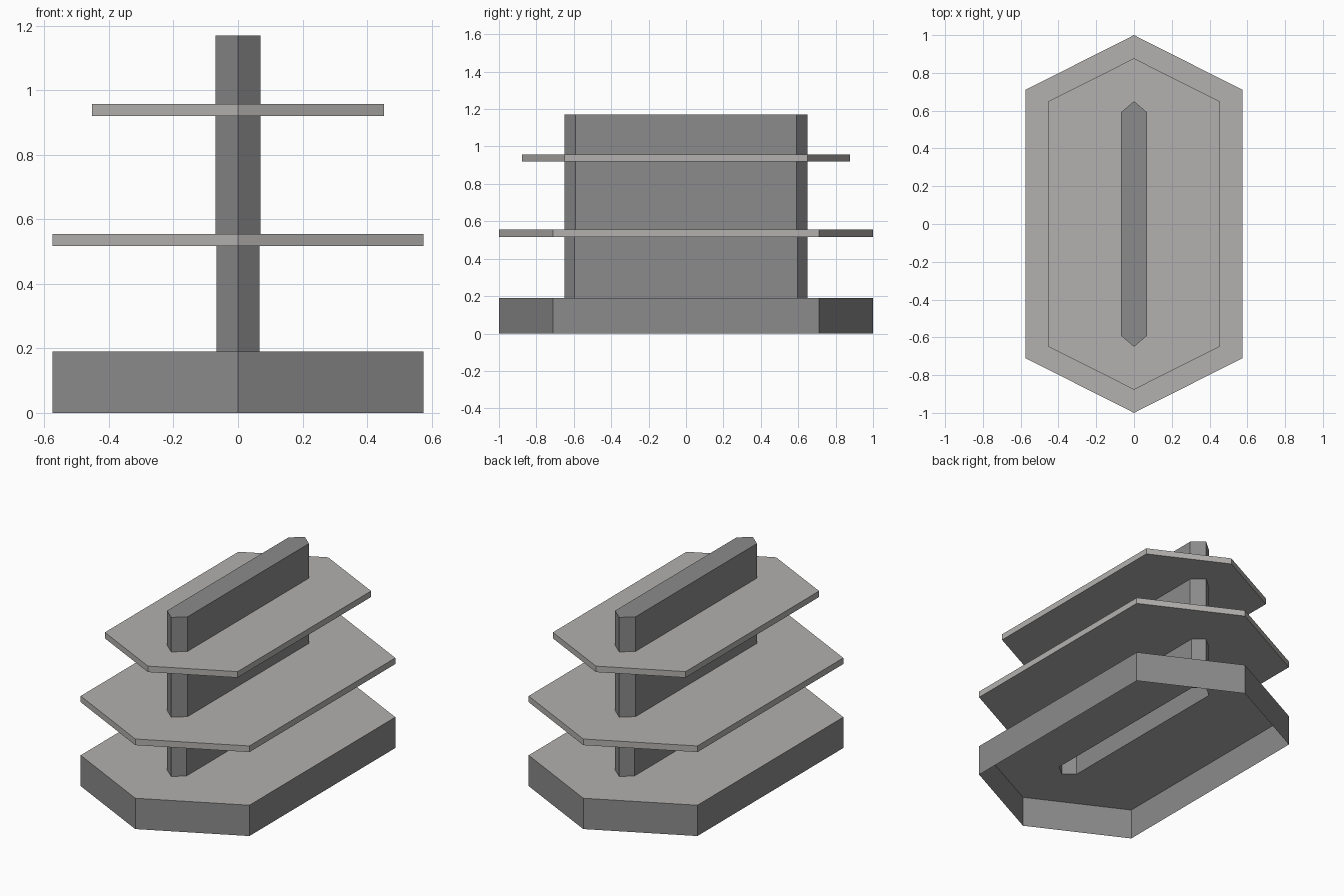
import bpy, bmesh

if "Cube" in bpy.data.objects:
    bpy.data.objects.remove(bpy.data.objects["Cube"])


def hexagon(half_width, shoulder, tip):
    return [(0, -tip), (half_width, -shoulder), (half_width, shoulder),
            (0, tip), (-half_width, shoulder), (-half_width, -shoulder)]


def grey(name, r, g, b):
    mat = bpy.data.materials.new(name)
    mat.diffuse_color = (r, g, b, 1)
    mat.use_nodes = True
    mat.node_tree.nodes["Principled BSDF"].inputs["Base Color"].default_value = mat.diffuse_color
    return mat


# Outlines shared by the base, shelves and central fin
wide = hexagon(0.575, 0.71, 1.0)
narrow = hexagon(0.452, 0.65, 0.877)
fin_low = hexagon(0.066, 0.595, 0.65)
fin_high = hexagon(0.07, 0.59, 0.65)

# One continuous skin, hollow and open underneath: outline and height
sections = [
    (wide, 0.0), (wide, 0.19),              # base
    (fin_low, 0.19), (fin_low, 0.517),      # lower fin
    (wide, 0.517), (wide, 0.555),           # lower shelf
    (fin_high, 0.555), (fin_high, 0.92),    # middle fin
    (narrow, 0.92), (narrow, 0.957),        # upper shelf
    (fin_high, 0.957), (fin_high, 1.17),    # upper fin
]
# Bands in dark grey: base wall and the three fin walls
dark_bands = {0, 2, 6, 10}

bm = bmesh.new()
rings = [[bm.verts.new((x, y, z)) for x, y in outline] for outline, z in sections]
for band, (a, b) in enumerate(zip(rings, rings[1:])):
    for i in range(6):
        j = (i + 1) % 6
        face = bm.faces.new((a[i], a[j], b[j], b[i]))
        face.material_index = 1 if band in dark_bands else 0
# Closed top of the fin
bm.faces.new(rings[-1]).material_index = 1

mesh = bpy.data.meshes.new("tiered_fin_tower")
bm.to_mesh(mesh)
bm.free()
mesh.materials.append(grey("shelf_grey", 0.45, 0.44, 0.43))
mesh.materials.append(grey("fin_grey", 0.26, 0.26, 0.26))
tower = bpy.data.objects.new("tiered_fin_tower", mesh)
bpy.context.collection.objects.link(tower)
